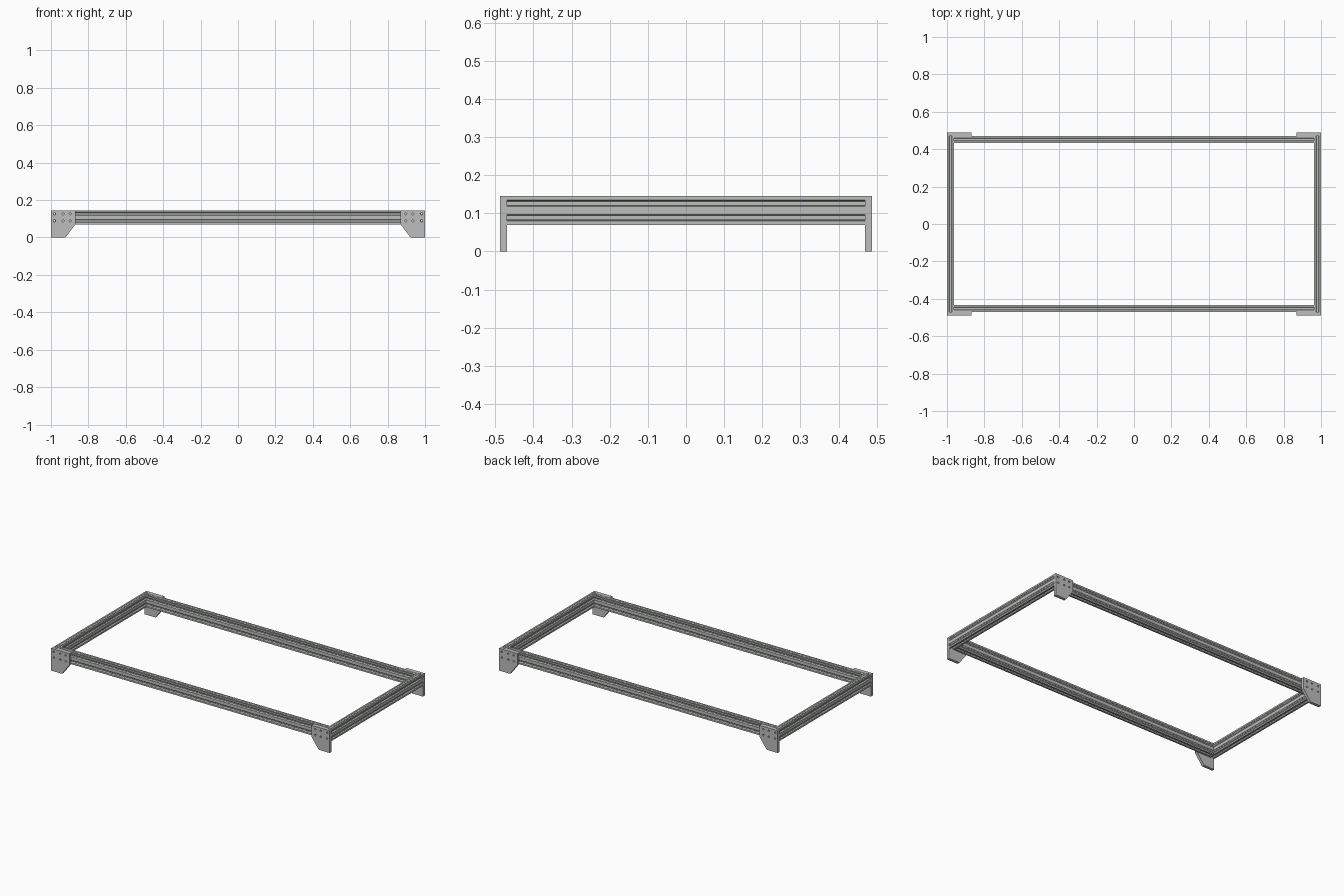
import bpy, bmesh, math
from mathutils import Matrix, Vector

cube = bpy.data.objects.get("Cube")
if cube:
    bpy.data.objects.remove(cube, do_unlink=True)


def material(name, rgb):
    mat = bpy.data.materials.new(name)
    mat.use_nodes = True
    mat.diffuse_color = (*rgb, 1)
    mat.node_tree.nodes["Principled BSDF"].inputs["Base Color"].default_value = (*rgb, 1)
    return mat


ALUMINIUM = material("aluminium grey", (0.50, 0.52, 0.50))
PLATE = material("plate grey", (0.51, 0.51, 0.51))

UNIT = 0.0375            # side of one square cell of the rail
TOP = 0.145              # top of the frame
RAIL_Z = TOP - UNIT      # rail centre height
END_Y = 0.47             # inner face of the corner plates
PLATE_T = 0.018


def circle(x, y, r, n=16):
    return [(x + r * math.cos(2 * math.pi * i / n), y + r * math.sin(2 * math.pi * i / n))
            for i in range(n)]


def extrude_profile(name, loops, length, matrix, mat):
    """Fill an outline with holes and extrude it symmetrically along local z."""
    bm = bmesh.new()
    for loop in loops:
        verts = [bm.verts.new((x, y, -length / 2)) for x, y in loop]
        for a, b in zip(verts, verts[1:] + verts[:1]):
            bm.edges.new((a, b))
    bmesh.ops.triangle_fill(bm, edges=bm.edges[:], use_beauty=True, normal=(0, 0, 1))
    result = bmesh.ops.extrude_face_region(bm, geom=bm.faces[:], use_keep_orig=True)
    moved = [g for g in result["geom"] if isinstance(g, bmesh.types.BMVert)]
    bmesh.ops.translate(bm, verts=moved, vec=(0, 0, length))
    bmesh.ops.recalc_face_normals(bm, faces=bm.faces[:])
    mesh = bpy.data.meshes.new(name)
    bm.to_mesh(mesh)
    bm.free()
    mesh.materials.append(mat)
    obj = bpy.data.objects.new(name, mesh)
    obj.matrix_world = matrix
    bpy.context.collection.objects.link(obj)
    return obj


# Rail cross-section: one cell wide, two cells tall, a V-mouthed slot per cell side
HALF_SLOT = [(-0.23, 0), (-0.155, 0.075), (-0.155, 0.09), (-0.275, 0.09),
             (-0.275, 0.165), (-0.142, 0.3)]
SLOT = HALF_SLOT + [(-s, d) for s, d in reversed(HALF_SLOT)]


def rail_profile():
    sides = [  # start corner, direction, inward normal, slot positions along the side
        ((-0.5, -1), (1, 0), (0, 1), [0.5]),
        ((0.5, -1), (0, 1), (-1, 0), [0.5, 1.5]),
        ((0.5, 1), (-1, 0), (0, -1), [0.5]),
        ((-0.5, 1), (0, -1), (1, 0), [0.5, 1.5]),
    ]
    pts = []
    for corner, along, inward, centres in sides:
        c, a, n = Vector(corner), Vector(along), Vector(inward)
        pts.append(c)
        for centre in centres:
            pts += [c + a * (centre + s) + n * d for s, d in SLOT]
    outline = [(p.x * UNIT, p.y * UNIT) for p in pts]
    bores = [circle(0, s * UNIT / 2, 0.004) for s in (-1, 1)]
    return [outline] + bores


ALONG_Y = Matrix.Rotation(math.pi / 2, 4, "X")
ALONG_X = Matrix.Rotation(math.pi / 2, 4, "Z") @ ALONG_Y
profile = rail_profile()

# Side rails run the full depth, front and back rails butt between them
for sign, name in ((1, "left_rail"), (-1, "right_rail")):
    place = Matrix.Translation((sign * (1 - UNIT / 2), 0, RAIL_Z))
    extrude_profile(name, profile, 2 * END_Y, place @ ALONG_Y, ALUMINIUM)
for sign, name in ((-1, "front_rail"), (1, "back_rail")):
    place = Matrix.Translation((0, sign * (END_Y - UNIT / 2), RAIL_Z))
    extrude_profile(name, profile, 2 * (1 - UNIT), place @ ALONG_X, ALUMINIUM)

# Corner plates that double as feet, each with six bolt holes
OUTLINE = [(1, 0), (1, TOP), (0.87, TOP), (0.87, 0.07), (0.922, 0)]
for sx, side in ((1, "left"), (-1, "right")):
    holes = [circle(sx * x, RAIL_Z + s * UNIT / 2, 0.0055)
             for x in (1 - UNIT / 2, 0.935, 0.897) for s in (-1, 1)]
    plate = [[(sx * x, z) for x, z in OUTLINE]] + holes
    for sy, end in ((-1, "front"), (1, "back")):
        place = Matrix.Translation((0, sy * (END_Y + PLATE_T / 2), 0))
        extrude_profile(f"{end}_{side}_foot_plate", plate, PLATE_T, place @ ALONG_Y, PLATE)
